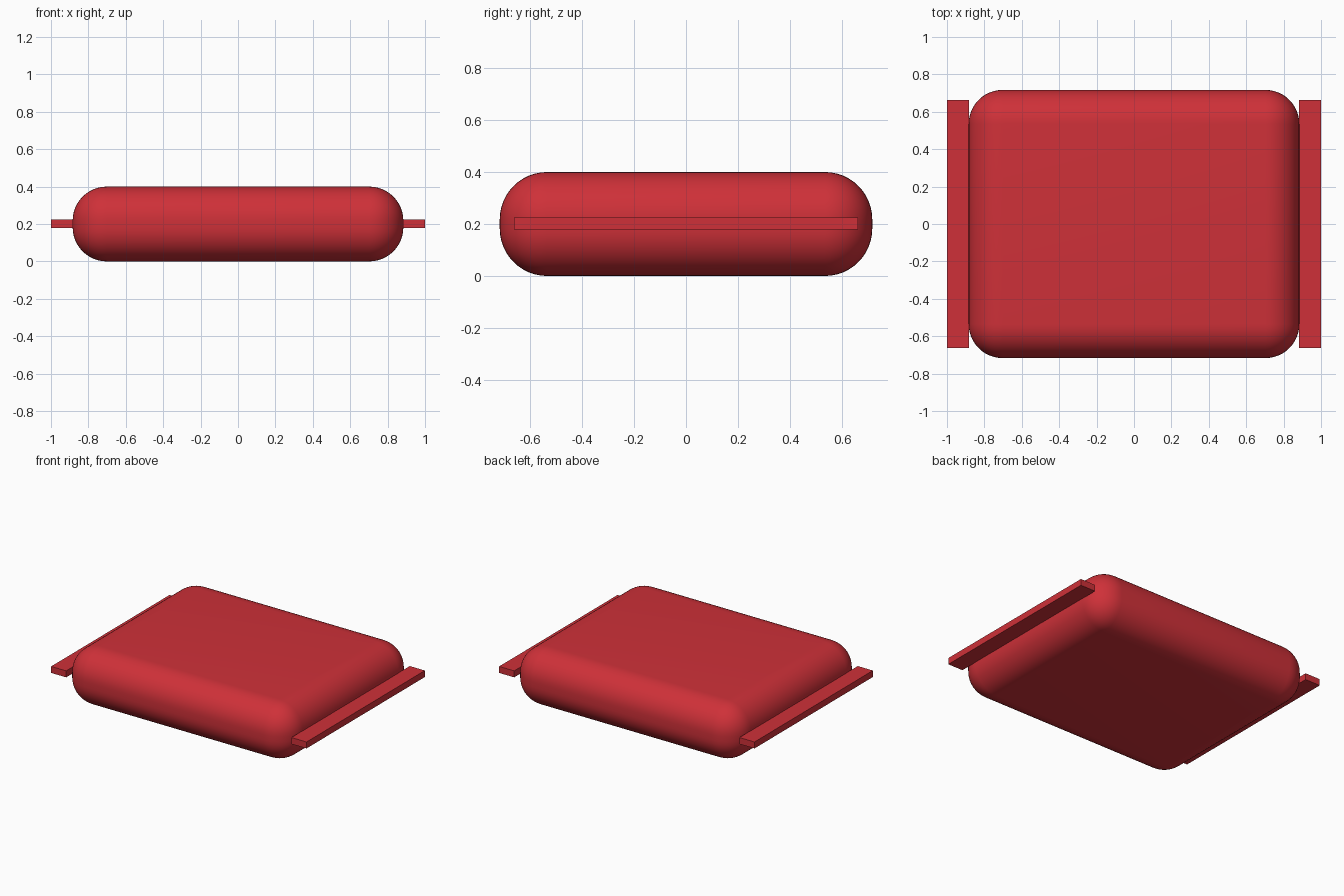
import bpy

if "Cube" in bpy.data.objects:
    bpy.data.objects.remove(bpy.data.objects["Cube"])

red = bpy.data.materials.new("red")
red.diffuse_color = (0.62, 0.03, 0.04, 1)
red.use_nodes = True
red.node_tree.nodes["Principled BSDF"].inputs["Base Color"].default_value = red.diffuse_color


def box(name, center, size):
    bpy.ops.mesh.primitive_cube_add(size=1, location=center)
    ob = bpy.context.object
    ob.name = name
    ob.scale = size
    bpy.ops.object.transform_apply(location=False, rotation=False, scale=True)
    ob.data.materials.append(red)
    return ob


# Pillow-like body with generously rounded edges and corners
body = box("rounded_body", (0, 0, 0.2), (1.768, 1.434, 0.4))
bevel = body.modifiers.new("rounding", "BEVEL")
bevel.width = 0.182
bevel.segments = 12
bevel.limit_method = 'NONE'
bpy.ops.object.modifier_apply(modifier=bevel.name)
bpy.ops.object.shade_smooth_by_angle()

# Thin flat flanges along the left and right sides
for side, x in (("left", -1), ("right", 1)):
    box(f"{side}_flange", (x * 0.941, 0, 0.202), (0.118, 1.324, 0.046))
